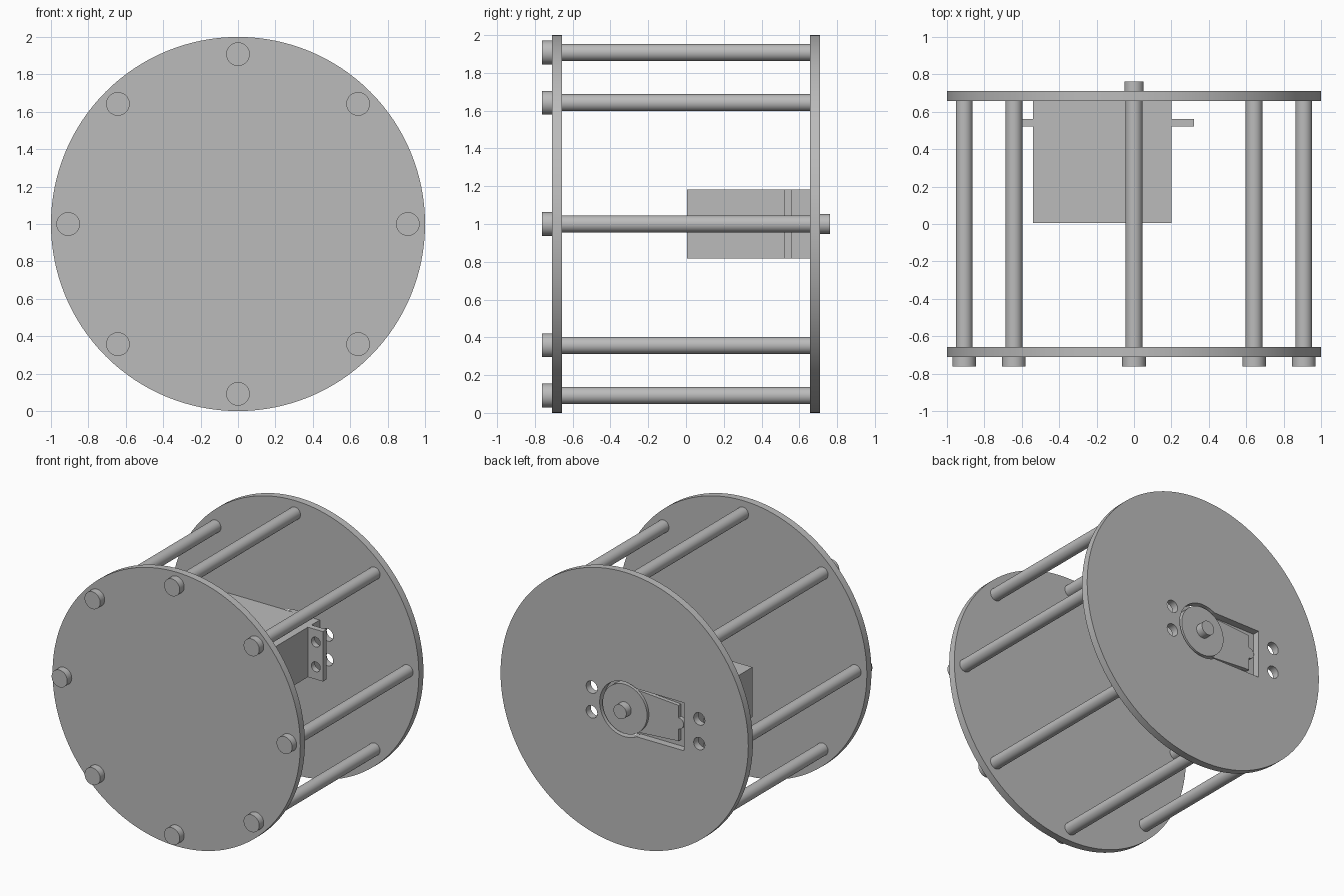
import bpy
import bmesh
import math
from mathutils import Matrix, Vector

default = bpy.data.objects.get("Cube")
if default:
    bpy.data.objects.remove(default, do_unlink=True)

GREY = (0.5, 0.5, 0.5, 1.0)
grey = bpy.data.materials.new("plain grey")
grey.use_nodes = True
grey.diffuse_color = GREY
grey.node_tree.nodes["Principled BSDF"].inputs["Base Color"].default_value = GREY

AXIS_Z = 1.0                  # height of the drum axis
FRONT, BACK, THICK = -0.71, 0.71, 0.053
SERVO_X = -0.17               # middle of the motor body
SCREWS = [(SERVO_X + sx * 0.434, AXIS_Z + sz * 0.09) for sx in (-1, 1) for sz in (-1, 1)]


def finish(name, bm):
    bmesh.ops.recalc_face_normals(bm, faces=bm.faces)
    mesh = bpy.data.meshes.new(name)
    bm.to_mesh(mesh)
    bm.free()
    mesh.materials.append(grey)
    obj = bpy.data.objects.new(name, mesh)
    bpy.context.collection.objects.link(obj)
    return obj


def cylinder(name, x, z, radius, y0, y1, sides=48):
    bm = bmesh.new()
    place = Matrix.Translation((x, (y0 + y1) / 2, z)) @ Matrix.Rotation(math.pi / 2, 4, "X")
    bmesh.ops.create_cone(bm, cap_ends=True, segments=sides, radius1=radius,
                          radius2=radius, depth=y1 - y0, matrix=place)
    return finish(name, bm)


def prism(name, outline, y0, y1):
    """Extrude an (x, z) outline along y."""
    bm = bmesh.new()
    face = bm.faces.new([bm.verts.new((x, y0, z)) for x, z in outline])
    moved = bmesh.ops.extrude_face_region(bm, geom=[face])["geom"]
    bmesh.ops.translate(bm, vec=Vector((0, y1 - y0, 0)),
                        verts=[v for v in moved if isinstance(v, bmesh.types.BMVert)])
    return finish(name, bm)


def box(name, x0, x1, y0, y1, half_z):
    low, high = AXIS_Z - half_z, AXIS_Z + half_z
    return prism(name, [(x0, low), (x1, low), (x1, high), (x0, high)], y0, y1)


def keyhole(radius, end_x, half_z):
    """Round end about the shaft, running straight out to a flat end."""
    a = math.asin(half_z / radius)
    arc = [(math.pi - a) * (1 - 2 * i / 48) for i in range(49)]
    points = [(radius * math.cos(t), AXIS_Z + radius * math.sin(t)) for t in arc]
    return points + [(end_x, AXIS_Z - half_z), (end_x, AXIS_Z + half_z)]


def cut(target, cutter):
    mod = target.modifiers.new(cutter.name, "BOOLEAN")
    mod.operation = "DIFFERENCE"
    mod.solver = "EXACT"
    mod.object = cutter
    bpy.context.view_layer.update()
    graph = bpy.context.evaluated_depsgraph_get()
    result = bpy.data.meshes.new_from_object(target.evaluated_get(graph))
    target.modifiers.clear()
    target.data = result
    bpy.data.objects.remove(cutter, do_unlink=True)


# End discs
parts = []
front_disc = cylinder("front_disc", 0, AXIS_Z, 1.0, FRONT, FRONT + THICK, 128)
back_disc = cylinder("back_disc", 0, AXIS_Z, 1.0, BACK - THICK, BACK, 128)
cut(back_disc, prism("motor_opening", keyhole(0.2, -0.48, 0.175), BACK - 0.1, BACK + 0.1))
for x, z in SCREWS:
    cut(back_disc, cylinder("screw_hole", x, z, 0.045, BACK - 0.1, BACK + 0.1, 32))
parts += [front_disc, back_disc]

# Ring of spacer rods with bolt heads
for i in range(8):
    angle = i * math.pi / 4
    x, z = 0.908 * math.cos(angle), AXIS_Z + 0.908 * math.sin(angle)
    parts.append(cylinder(f"rod_{i + 1}", x, z, 0.045, FRONT + 0.01, BACK - 0.01))
    parts.append(cylinder(f"bolt_head_{i + 1}", x, z, 0.063, FRONT - 0.052, FRONT))

# Motor body and its mounting ears
top = BACK - THICK
parts.append(box("motor_body", SERVO_X - 0.37, SERVO_X + 0.37, 0.005, top, 0.182))
for side, name in ((-1, "right_ear"), (1, "left_ear")):
    x0, x1 = sorted((SERVO_X + side * 0.36, SERVO_X + side * 0.492))
    ear = box(name, x0, x1, 0.52, 0.562, 0.182)
    for x, z in SCREWS:
        if x0 < x < x1:
            cut(ear, cylinder("ear_hole", x, z, 0.036, 0.4, 0.7, 32))
    parts.append(ear)

# Gear cover and output shaft
parts.append(cylinder("gear_boss", 0, AXIS_Z, 0.18, top - 0.02, BACK - 0.004, 64))
parts.append(prism("gear_cover", [(0, AXIS_Z - 0.16), (-0.42, AXIS_Z - 0.13),
                                  (-0.42, AXIS_Z + 0.13), (0, AXIS_Z + 0.16)],
                   top - 0.02, BACK - 0.025))
parts.append(cylinder("cover_bump", -0.42, AXIS_Z, 0.04, top - 0.02, BACK - 0.025, 32))
parts.append(cylinder("output_shaft", 0, AXIS_Z, 0.052, top, 0.762))

# Smooth round walls, crisp edges
bpy.ops.object.select_all(action="DESELECT")
for part in parts:
    part.select_set(True)
bpy.context.view_layer.objects.active = parts[0]
bpy.ops.object.shade_smooth_by_angle(angle=math.radians(30))
